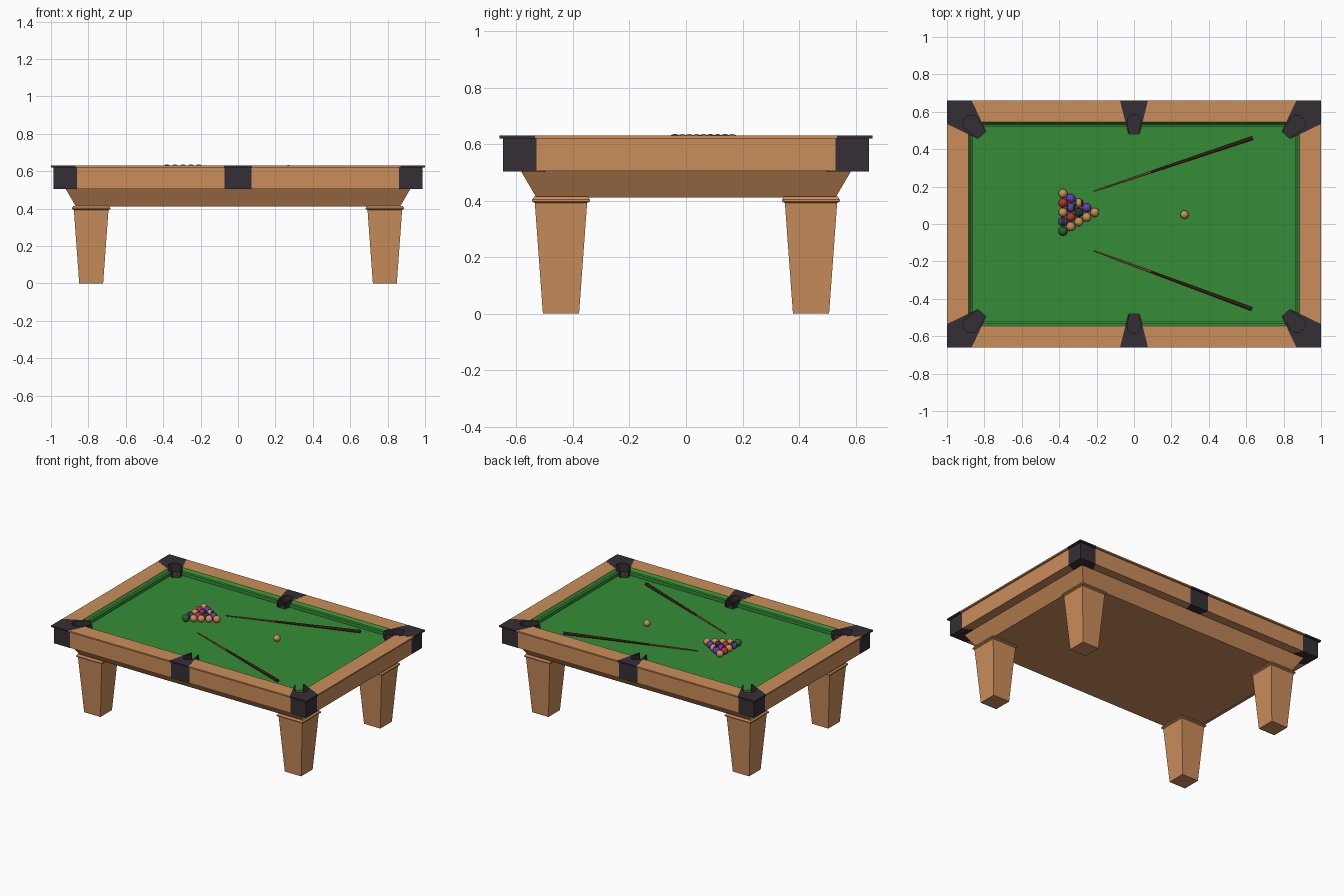
import bpy, bmesh, math
from mathutils import Vector

if "Cube" in bpy.data.objects:
    bpy.data.objects.remove(bpy.data.objects["Cube"])

def material(name, r, g, b):
    m = bpy.data.materials.new(name)
    m.diffuse_color = (r, g, b, 1)
    m.use_nodes = True
    m.node_tree.nodes["Principled BSDF"].inputs["Base Color"].default_value = m.diffuse_color
    return m

wood = material("wood", 0.60, 0.27, 0.105)
cloth = material("green cloth", 0.036, 0.27, 0.038)
black = material("pocket black", 0.036, 0.028, 0.036)
red = material("red", 0.48, 0.03, 0.04)
purple = material("purple", 0.16, 0.04, 0.48)
ball_green = material("dark green", 0.02, 0.13, 0.025)
shaft_mat = material("cue shaft red brown", 0.30, 0.07, 0.04)
butt_mat = material("cue butt brown", 0.045, 0.010, 0.005)

def finish(name, bm, *mats):
    bmesh.ops.recalc_face_normals(bm, faces=bm.faces)
    me = bpy.data.meshes.new(name)
    bm.to_mesh(me)
    bm.free()
    ob = bpy.data.objects.new(name, me)
    bpy.context.collection.objects.link(ob)
    for m in mats:
        me.materials.append(m)
    return ob

def add_stack(bm, loops):
    """Closed solid skinned through loops with equal point counts."""
    rings = [[bm.verts.new(p) for p in loop] for loop in loops]
    n = len(rings[0])
    for a, b in zip(rings, rings[1:]):
        for i in range(n):
            j = (i + 1) % n
            bm.faces.new((a[i], a[j], b[j], b[i]))
    bm.faces.new(rings[0][::-1])
    bm.faces.new(rings[-1])

def stack(name, loops, mat):
    bm = bmesh.new()
    add_stack(bm, loops)
    return finish(name, bm, mat)

def rect(cx, cy, hx, hy, z):
    return [(cx - hx, cy - hy, z), (cx + hx, cy - hy, z),
            (cx + hx, cy + hy, z), (cx - hx, cy + hy, z)]

BED = 0.5875

# edges where rails meet the pocket castings
def mid_x(d):
    return 0.03 + (d - 0.48) * 0.25

def corner_x(d):
    return 0.79 + (d - 0.495) * 0.473

def corner_y(d):
    return 0.455 + (d - 0.835) * 0.485

# legs with a moulded collar
for sx in (-1, 1):
    for sy in (-1, 1):
        x, y = 0.785 * sx, 0.4425 * sy
        side = ("front" if sy < 0 else "back") + ("_left" if sx < 0 else "_right")
        sizes = [(0.064, 0), (0.0925, 0.392), (0.102, 0.397), (0.102, 0.404), (0.094, 0.415)]
        stack(side + "_leg", [rect(x, y, h, h, z) for h, z in sizes], wood)

# tapered apron under the table
stack("apron", [rect(0, 0, 0.867, 0.53, 0.412), rect(0, 0, 0.922, 0.585, 0.506)], wood)

# rails and cushions: profile is (inset from outer edge, height)
rail = [(0, 0.63), (0, 0.62), (0.013, 0.62), (0.013, 0.505), (0.115, 0.505), (0.115, 0.63)]
cushion = [(0.115, 0.63), (0.128, 0.613), (0.14, 0.61), (0.14, 0.58), (0.115, 0.58)]
for part, profile, mat in (("rail", rail, wood), ("cushion", cushion, cloth)):
    for s in (-1, 1):
        for sx in (-1, 1):
            ends = [[(sx * f(0.66 - i), s * (0.66 - i), z) for i, z in profile]
                    for f in (mid_x, corner_x)]
            stack("long_" + part, ends, mat)
        ends = [[(s * (1 - i), t * corner_y(1 - i), z) for i, z in profile]
                for t in (-1, 1)]
        stack("end_" + part, ends, mat)

# cloth bed, notched around the pockets
quarter = [(0.05, 0.55), (0.03, 0.48)]
corner = [(0.816, 0.55), (0.79, 0.495), (0.835, 0.455), (0.885, 0.479)]
q = quarter[::-1] + corner
outline = (q + [(x, -y) for x, y in q[::-1]]
           + [(-x, -y) for x, y in q] + [(-x, y) for x, y in q[::-1]])
stack("cloth_bed", [[(x, y, z) for x, y in outline] for z in (0.55, BED)], cloth)

# pocket castings: solid base plus a keyhole-shaped upper part with a cap lip
def keyhole(c, direction, r, length, half):
    """Notch points from one side of the mouth around the hole to the other."""
    d = Vector(direction).normalized()
    p = Vector((-d.y, d.x))
    c = Vector(c)
    arc = [c + p * r * math.cos(a) - d * r * math.sin(a)
           for a in [math.pi * k / 10 for k in range(11)]]
    return [c + d * length + p * half] + arc + [c + d * length - p * half]

def casting(name, outer, inner_a, inner_b, notch, sx, sy):
    def loop(inset, z, cut):
        pts = [inner_b] + outer(inset) + [inner_a] + (notch if cut else [])
        return [(sx * p[0], sy * p[1], z) for p in pts]
    bm = bmesh.new()
    add_stack(bm, [loop(0.013, 0.504, False), loop(0.013, 0.57, False)])
    add_stack(bm, [loop(0.013, 0.57, True), loop(0.013, 0.62, True),
                   loop(0, 0.62, True), loop(0, 0.631, True)])
    finish(name, bm, black)

def corner_outer(i):
    return [(1 - i, corner_y(1 - i)), (1 - i, 0.66 - i), (corner_x(0.66 - i), 0.66 - i)]

def mid_outer(i):
    return [(mid_x(0.66 - i), 0.66 - i), (-mid_x(0.66 - i), 0.66 - i)]

end_mid = (Vector((0.79, 0.495)) + Vector((0.835, 0.455))) / 2
hole = Vector((0.872, 0.538))
slot = end_mid - hole
corner_notch = keyhole(hole, slot, 0.043, slot.length, 0.025)[::-1]
mid_notch = keyhole((0, 0.55), (0, -1), 0.036, 0.07, 0.024)[::-1]
for sy in (-1, 1):
    for sx in (-1, 1):
        casting("corner_pocket", corner_outer, (0.79, 0.495), (0.835, 0.455),
                corner_notch, sx, sy)
    casting("side_pocket", mid_outer, (-0.03, 0.48), (0.03, 0.48), mid_notch, 1, sy)

# balls: optional second colour covers the two end caps
def ball(name, x, y, r, main, caps=None):
    bm = bmesh.new()
    bmesh.ops.create_uvsphere(bm, u_segments=20, v_segments=12, radius=r)
    for f in bm.faces:
        f.smooth = True
        if caps and abs(f.calc_center_median().x) > 0.5 * r:
            f.material_index = 1
    ob = finish(name, bm, main, caps or main)
    ob.location = (x, y, BED + r)

rack = [[wood], [purple, wood], [(wood, black), black, wood],
        [purple, (purple, black), red, wood],
        [wood, red, wood, (black, purple), ball_green]]
for i, row in enumerate(rack):
    for j, m in enumerate(row):
        a, b = m if isinstance(m, tuple) else (m, None)
        ball("rack_ball", -0.21 - 0.0425 * i, 0.062 + 0.0505 * (i / 2 - j), 0.0242, a, b)
ball("cue_ball", 0.27, 0.05, 0.0225, wood)

# cues: thin shaft and thick butt lying on the cloth
def rod(name, a, b, ra, rb, mat):
    a, b = Vector(a), Vector(b)
    d = (b - a).normalized()
    u = d.orthogonal().normalized()
    v = d.cross(u)
    ang = [math.tau * k / 12 for k in range(12)]
    ob = stack(name, [[c + (u * math.cos(t) + v * math.sin(t)) * r for t in ang]
                      for c, r in ((a, ra), (b, rb))], mat)
    ob.data.shade_smooth() if hasattr(ob.data, "shade_smooth") else None
    for f in ob.data.polygons:
        f.use_smooth = len(f.vertices) == 4

for tip, end in (((-0.215, 0.175), (0.635, 0.46)), ((-0.215, -0.143), (0.63, -0.455))):
    a = Vector((*tip, BED + 0.004))
    b = Vector((*end, BED + 0.011))
    m = a.lerp(b, 0.36)
    rod("cue_shaft", a, m, 0.003, 0.006, shaft_mat)
    rod("cue_butt", m, b, 0.0062, 0.0105, butt_mat)
